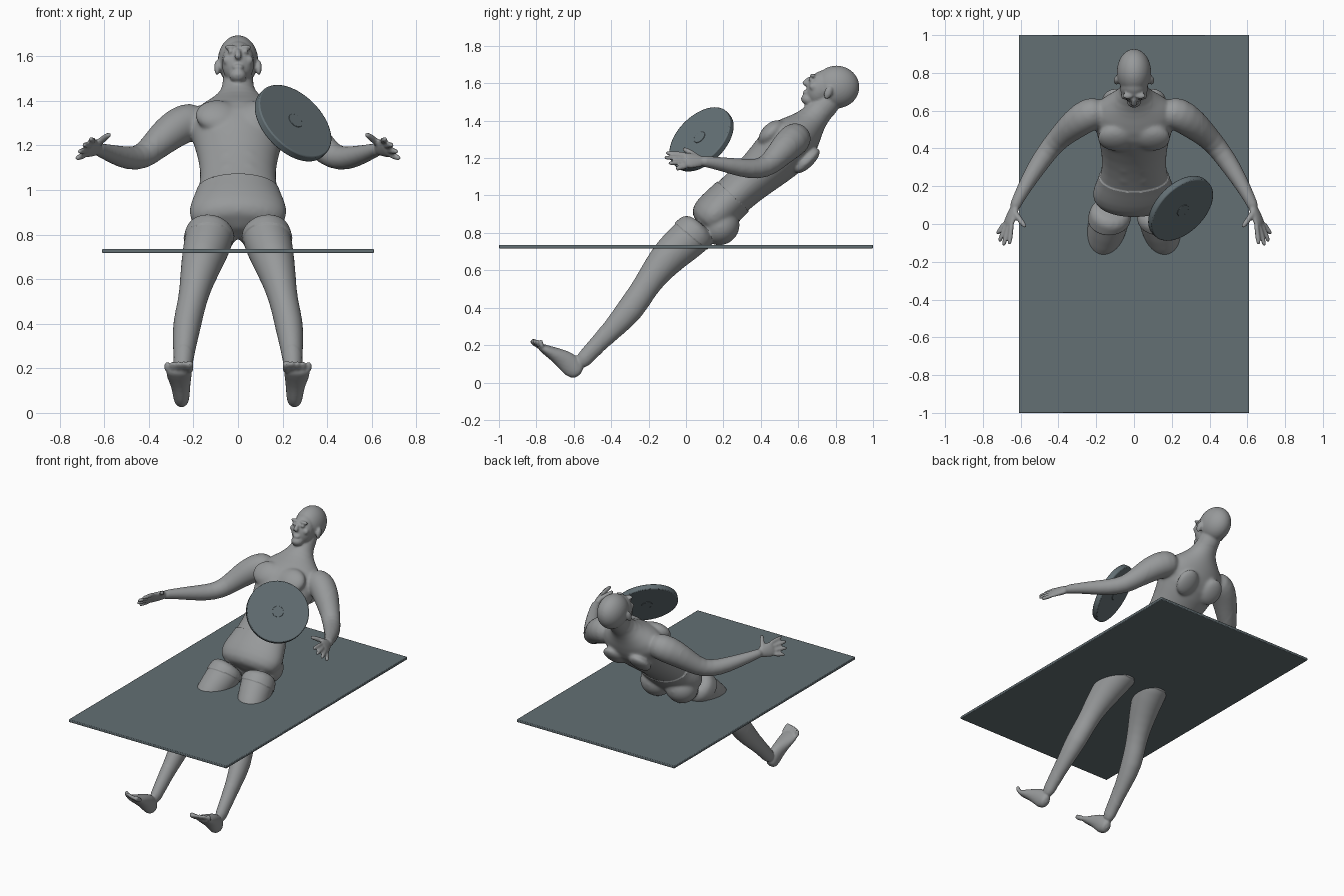
import bpy, bmesh, math
from mathutils import Vector, Matrix

cube = bpy.data.objects.get("Cube")
if cube:
    bpy.data.objects.remove(cube, do_unlink=True)


def material(name, rgb):
    m = bpy.data.materials.new(name)
    m.use_nodes = True
    m.diffuse_color = (*rgb, 1)
    m.node_tree.nodes["Principled BSDF"].inputs["Base Color"].default_value = (*rgb, 1)
    return m


SKIN = material("grey_skin", (0.31, 0.32, 0.325))
SLATE = material("slate", (0.125, 0.16, 0.175))
RED = material("muscle_red", (0.60, 0.105, 0.09))
PINK = material("faded_red", (0.43, 0.22, 0.21))

X = Vector((1, 0, 0))
TILT = math.radians(-45)


def new_object(name, bm, mats):
    me = bpy.data.meshes.new(name)
    bm.to_mesh(me)
    bm.free()
    for m in mats:
        me.materials.append(m)
    ob = bpy.data.objects.new(name, me)
    bpy.context.collection.objects.link(ob)
    return ob


def loft(bm, rings, ref=X, s=1, segs=16):
    """Closed tube through rings of (x, y, z, half width, half depth)."""
    pts = [Vector((r[0] * s, r[1], r[2])) for r in rings]
    ref = Vector((ref[0] * s, ref[1], ref[2]))
    loops = []
    for i, r in enumerate(rings):
        t = (pts[min(i + 1, len(pts) - 1)] - pts[max(i - 1, 0)]).normalized()
        a = (ref - t * ref.dot(t)).normalized()
        b = t.cross(a)
        angles = [2 * math.pi * k / segs for k in range(segs)]
        loops.append([bm.verts.new(pts[i] + a * r[3] * math.cos(g) + b * r[-1] * math.sin(g))
                      for g in angles])
    for lo, hi in zip(loops, loops[1:]):
        for k in range(segs):
            n = (k + 1) % segs
            bm.faces.new((lo[k], lo[n], hi[n], hi[k]))
    bm.faces.new(loops[0])
    bm.faces.new(loops[-1])


def blob(bm, loc, radii, tilt=0.0, s=1):
    mat = (Matrix.Translation((loc[0] * s, loc[1], loc[2])) @ Matrix.Rotation(tilt, 4, "X")
           @ Matrix.Diagonal((*radii, 1)))
    bmesh.ops.create_uvsphere(bm, u_segments=20, v_segments=12, radius=1.0, matrix=mat)


bm = bmesh.new()

# Torso and neck
loft(bm, [(0, .08, .83, .17, .09), (0, .14, .885, .225, .118), (0, .2, .945, .205, .115),
          (0, .25, .995, .178, .11), (0, .34, 1.075, .168, .116), (0, .45, 1.17, .185, .135),
          (0, .54, 1.265, .22, .158), (0, .615, 1.33, .225, .125), (0, .66, 1.385, .13, .088),
          (0, .70, 1.435, .073, .072), (0, .75, 1.49, .068, .07), (0, .79, 1.54, .068, .07)], segs=24)

# Skull, face, chin, nose, lips
FACE = math.radians(-20)
blob(bm, (0, .805, 1.58), (.093, .125, .115))
blob(bm, (0, .72, 1.572), (.075, .075, .10), FACE)
blob(bm, (0, .655, 1.512), (.04, .042, .032), FACE)
loft(bm, [(0, .67, 1.635, .012, .012), (0, .64, 1.605, .014, .016), (0, .63, 1.588, .021, .018)])
blob(bm, (0, .642, 1.55), (.026, .018, .013), FACE)

for s in (1, -1):
    # Brow, cheek, eye and ear
    blob(bm, (.034, .678, 1.64), (.03, .016, .011), FACE, s)
    blob(bm, (.048, .68, 1.582), (.022, .022, .022), 0, s)
    blob(bm, (.032, .668, 1.619), (.016, .014, .009), FACE, s)
    blob(bm, (.093, .76, 1.55), (.014, .022, .036), FACE, s)

    # Chest, shoulder blade, buttock and stomach muscles
    blob(bm, (.095, .455, 1.335), (.10, .05, .085), TILT, s)
    blob(bm, (.10, .65, 1.185), (.075, .035, .09), TILT, s)
    blob(bm, (.095, .185, .835), (.105, .095, .10), TILT, s)
    for k in range(3):
        blob(bm, (.045, .24 + .055 * k, 1.095 + .055 * k), (.042, .03, .036), TILT, s)

    # Arm
    loft(bm, [(.15, .605, 1.32, .075), (.235, .585, 1.305, .092), (.30, .54, 1.265, .086),
              (.37, .48, 1.2, .068), (.43, .42, 1.145, .057), (.49, .34, 1.14, .054),
              (.56, .23, 1.16, .043), (.62, .12, 1.18, .03), (.637, .075, 1.185, .03)], (0, 0, 1), s)

    # Palm, fingers and thumb
    spread = Vector((-.5, 0, .85))
    loft(bm, [(.625, .10, 1.183, .03, .024), (.645, .05, 1.186, .042, .021),
              (.662, .01, 1.188, .049, .018), (.67, -.015, 1.188, .046, .013)], spread, s)
    tips = [(.66, -.11, 1.228), (.692, -.118, 1.203), (.714, -.095, 1.172), (.725, -.055, 1.142)]
    for k, tip in enumerate(tips):
        base = Vector((.664, .01, 1.188)) + spread * (.036 - .024 * k)
        path = [base.lerp(Vector(tip), f) for f in (0, .5, .85, 1)]
        loft(bm, [(*p, r) for p, r in zip(path, (.014, .0135, .013, .009))], spread, s, 12)
    loft(bm, [(.638, .07, 1.2, .018), (.61, .03, 1.225, .016), (.587, 0, 1.243, .0145),
              (.572, -.02, 1.252, .01)], (0, 0, 1), s, 12)

    # Leg
    loft(bm, [(.115, .085, .84, .11, .11), (.13, .03, .78, .113, .113), (.158, -.08, .69, .099, .103),
              (.185, -.16, .595, .079, .084), (.205, -.225, .50, .064, .07),
              (.232, -.295, .39, .068, .079), (.243, -.40, .275, .05, .056),
              (.25, -.52, .155, .038, .044), (.253, -.575, .09, .036, .045)], X, s)

    # Foot and toes
    loft(bm, [(.253, -.565, .04, .03, .035), (.254, -.60, .075, .038, .06), (.256, -.64, .115, .042, .058),
              (.26, -.69, .145, .05, .042), (.265, -.75, .175, .06, .027),
              (.267, -.79, .197, .06, .018)], X, s)
    for k in range(5):
        x, r = .217 + .025 * k, .018 if k == 0 else .0135
        end = -.828 + .004 * k * k * .7
        loft(bm, [(x, -.765, .185, r), (x, (end - .77) / 2, .205, r),
                  (x, end + .008, .22, r), (x, end, .228, r * .7)], X, s, 12)

bmesh.ops.recalc_face_normals(bm, faces=bm.faces)
body = new_object("body", bm, [])

# Fuse the parts into one smooth skin
sub = body.modifiers.new("round", "SUBSURF")
sub.levels = 1
mesh_mod = body.modifiers.new("fuse", "REMESH")
mesh_mod.mode = "VOXEL"
mesh_mod.voxel_size = .007
soft = body.modifiers.new("soften", "SMOOTH")
soft.factor, soft.iterations = .5, 3
graph = bpy.context.evaluated_depsgraph_get()
fused = bpy.data.meshes.new_from_object(body.evaluated_get(graph))
body.modifiers.clear()
body.data = fused

bm = bmesh.new()
bm.from_mesh(fused)
trunk = [v for v in bm.verts if abs(v.co.x) < .36 and v.co.y > -.45 and v.co.z < 1.43]
for _ in range(14):
    bmesh.ops.smooth_vert(bm, verts=trunk, factor=.5, use_axis_x=True, use_axis_y=True, use_axis_z=True)

# Cut clean colour borders: hem, waist, and the edges of the stomach panel
HEM, WAIST = Vector((0, .635, .77)), Vector((0, .684, .73))
AXIS, BACK = Vector((0, .7, .714)), Vector((0, .7, -.714))
cuts = [(HEM, .62), (WAIST, .897), (AXIS, 1.135), (AXIS, 1.175), (BACK, -.555), (BACK, -.535),
        (X, .155), (X, -.155)]
for normal, d in cuts:
    near = [f for f in bm.faces if abs(f.calc_center_median().x) < .3]
    geom = near + list({e for f in near for e in f.edges}) + list({v for f in near for v in f.verts})
    bmesh.ops.bisect_plane(bm, geom=geom, dist=1e-5, plane_co=normal * (d / normal.length_squared),
                           plane_no=normal)

bm.normal_update()
for f in bm.faces:
    f.smooth = True
    f.material_index = 0
    c = f.calc_center_median()
    if abs(c.x) > .3:
        continue
    along, depth = AXIS.dot(c), BACK.dot(c)
    nipple = math.hypot(abs(c.x) - .13, c.z - 1.29) < .017 and .2 < c.y < .5 and f.normal.y < -.2
    if HEM.dot(c) > .62 and WAIST.dot(c) < .897:
        f.material_index = 1
    elif WAIST.dot(c) > .897 and abs(c.x) < .155 and depth < -.555 and along < 1.135:
        f.material_index = 2
    elif nipple or (WAIST.dot(c) > .897 and abs(c.x) < .155 and depth < -.535 and along < 1.175):
        f.material_index = 3

# Lift the shorts off the skin
shorts = {v for f in bm.faces if f.material_index == 1 for v in f.verts}
for v, n in [(v, v.normal.copy()) for v in shorts]:
    v.co += n * .006
bm.to_mesh(fused)
bm.free()
fused.name = "body"
fused.materials.clear()
for m in (SKIN, SLATE, RED, PINK):
    fused.materials.append(m)


def finish(ob, width):
    bev = ob.modifiers.new("bevel", "BEVEL")
    bev.width, bev.segments, bev.limit_method = width, 2, "ANGLE"
    for o in bpy.context.selected_objects:
        o.select_set(False)
    ob.select_set(True)
    bpy.context.view_layer.objects.active = ob
    bpy.ops.object.shade_smooth_by_angle()


# Flat board through the thighs
bm = bmesh.new()
bmesh.ops.create_cube(bm, size=1, matrix=Matrix.Translation((0, 0, .726)) @ Matrix.Diagonal((1.22, 2, .018, 1)))
finish(new_object("board", bm, [SLATE]), .004)

# Weight disc with a small hub
turn = Vector((1, -1, 1)).to_track_quat("Z", "Y").to_matrix().to_4x4()
place = Matrix.Translation((.247, .083, 1.3)) @ turn
for name, radius, depth, bevel in (("weight_disc", .2, .038, .006), ("disc_hub", .036, .044, .002)):
    bm = bmesh.new()
    bmesh.ops.create_cone(bm, cap_ends=True, segments=64, radius1=radius, radius2=radius,
                          depth=depth, matrix=place)
    finish(new_object(name, bm, [SLATE]), bevel)
